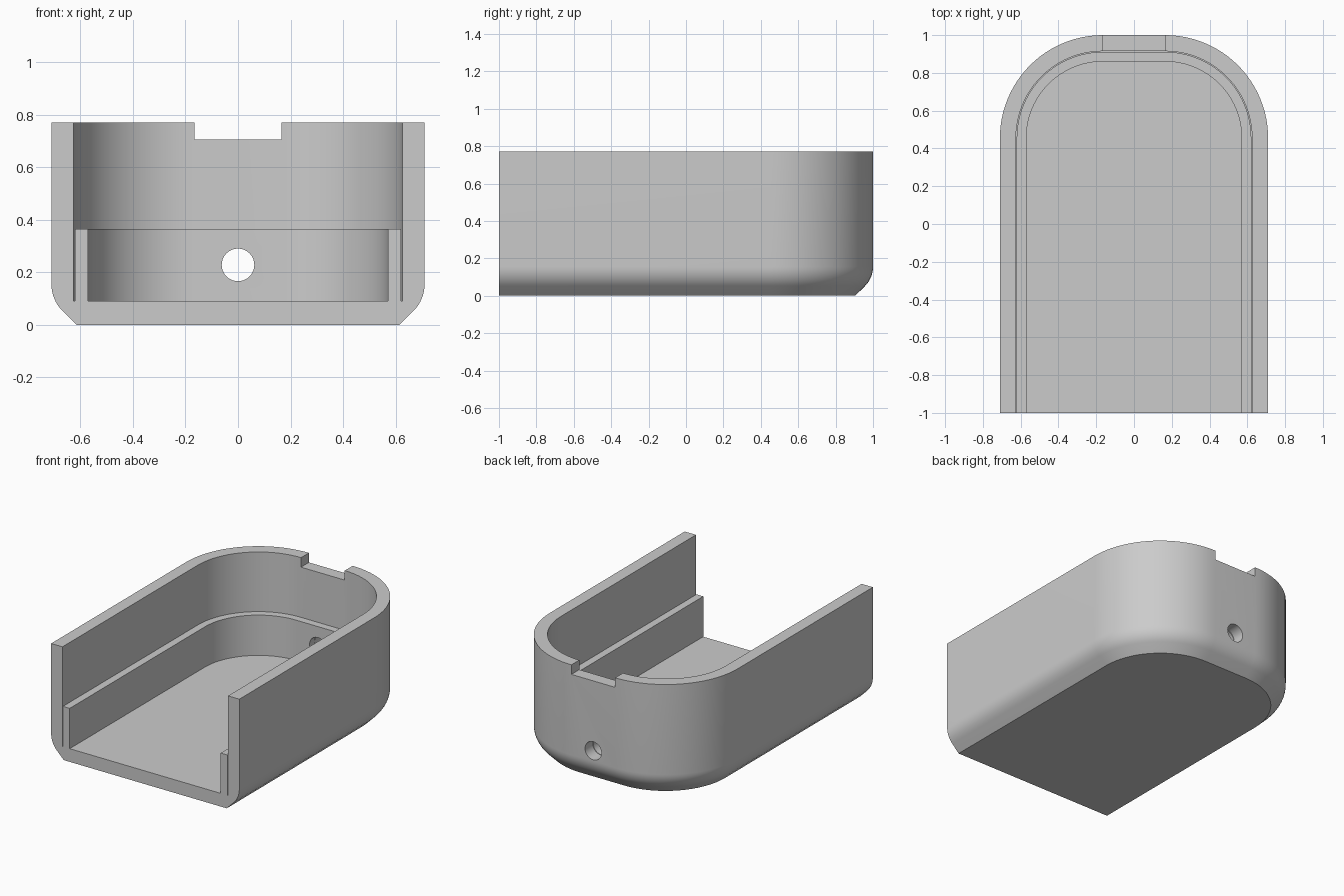
import bpy, bmesh, math
from mathutils import Matrix

cube = bpy.data.objects.get("Cube")
if cube:
    bpy.data.objects.remove(cube, do_unlink=True)

grey = bpy.data.materials.new("light grey plastic")
grey.use_nodes = True
colour = (0.6, 0.6, 0.6, 1)
grey.diffuse_color = colour
grey.node_tree.nodes["Principled BSDF"].inputs["Base Color"].default_value = colour

HALF_WIDTH, BACK, FRONT, HEIGHT = 0.71, 1.0, -1.0, 0.77
RADIUS = 0.545
ARC_STEPS = 24
FLOOR, LEDGE = 0.09, 0.365


def u_path(inset):
    """Open U outline, front right round the back to front left."""
    cx, cy, r = HALF_WIDTH - RADIUS, BACK - RADIUS, RADIUS - inset
    side = [(cx + r, FRONT)]
    for i in range(ARC_STEPS + 1):
        a = math.pi / 2 * i / ARC_STEPS
        side.append((cx + r * math.cos(a), cy + r * math.sin(a)))
    return side + [(-x, y) for x, y in reversed(side)]


# Wall section as (inset, height): chamfered and rounded foot first
foot_radius, foot_line = 0.145, 0.0525
section = [(0.095, 0.0)]
for i in range(9):
    a = math.pi / 4 * (1 - i / 8)
    section.append((foot_radius * (1 - math.cos(a)),
                    foot_line + foot_radius * (math.sin(math.pi / 4) - math.sin(a))))
# Rim, inner wall, narrow groove, ledge and floor
section += [(0, HEIGHT), (0.085, HEIGHT), (0.085, FLOOR), (0.089, FLOOR),
            (0.089, LEDGE), (0.14, LEDGE), (0.14, FLOOR)]

# Case body lofted around the U outline
bm = bmesh.new()
rings = [[bm.verts.new((x, y, z)) for x, y in u_path(inset)] for inset, z in section]
for low, high in zip(rings, rings[1:]):
    for i in range(len(low) - 1):
        bm.faces.new((low[i], low[i + 1], high[i + 1], high[i]))
bm.faces.new(rings[0])
bm.faces.new(rings[-1])
bm.faces.new([r[0] for r in rings] + [r[-1] for r in reversed(rings)])
bmesh.ops.recalc_face_normals(bm, faces=bm.faces)
mesh = bpy.data.meshes.new("case_body")
bm.to_mesh(mesh)
bm.free()
mesh.materials.append(grey)
body = bpy.data.objects.new("case_body", mesh)
bpy.context.collection.objects.link(body)


def cut(name, build):
    """Subtract a helper shape from the body."""
    cutter_bm = bmesh.new()
    build(cutter_bm)
    cutter_mesh = bpy.data.meshes.new(name)
    cutter_bm.to_mesh(cutter_mesh)
    cutter_bm.free()
    cutter_mesh.materials.append(grey)
    cutter = bpy.data.objects.new(name, cutter_mesh)
    bpy.context.collection.objects.link(cutter)
    cutter.hide_render = True
    mod = body.modifiers.new(name, "BOOLEAN")
    mod.operation = "DIFFERENCE"
    mod.solver = "EXACT"
    mod.object = cutter
    bpy.context.view_layer.objects.active = body
    bpy.ops.object.modifier_apply(modifier=name)
    bpy.data.objects.remove(cutter, do_unlink=True)


# Notch in the back rim
cut("rim_notch", lambda b: bmesh.ops.create_cube(
    b, size=1, matrix=Matrix.Translation((0, 0.97, 0.805)) @ Matrix.Diagonal((0.33, 0.2, 0.2, 1))))
# Round cable hole through the back wall
cut("cable_hole", lambda b: bmesh.ops.create_cone(
    b, cap_ends=True, segments=40, radius1=0.062, radius2=0.062, depth=0.5,
    matrix=Matrix.Translation((0, 0.93, 0.228)) @ Matrix.Rotation(math.pi / 2, 4, "X")))

bpy.ops.object.select_all(action="DESELECT")
body.select_set(True)
bpy.context.view_layer.objects.active = body
bpy.ops.object.shade_smooth_by_angle(angle=math.radians(30))
